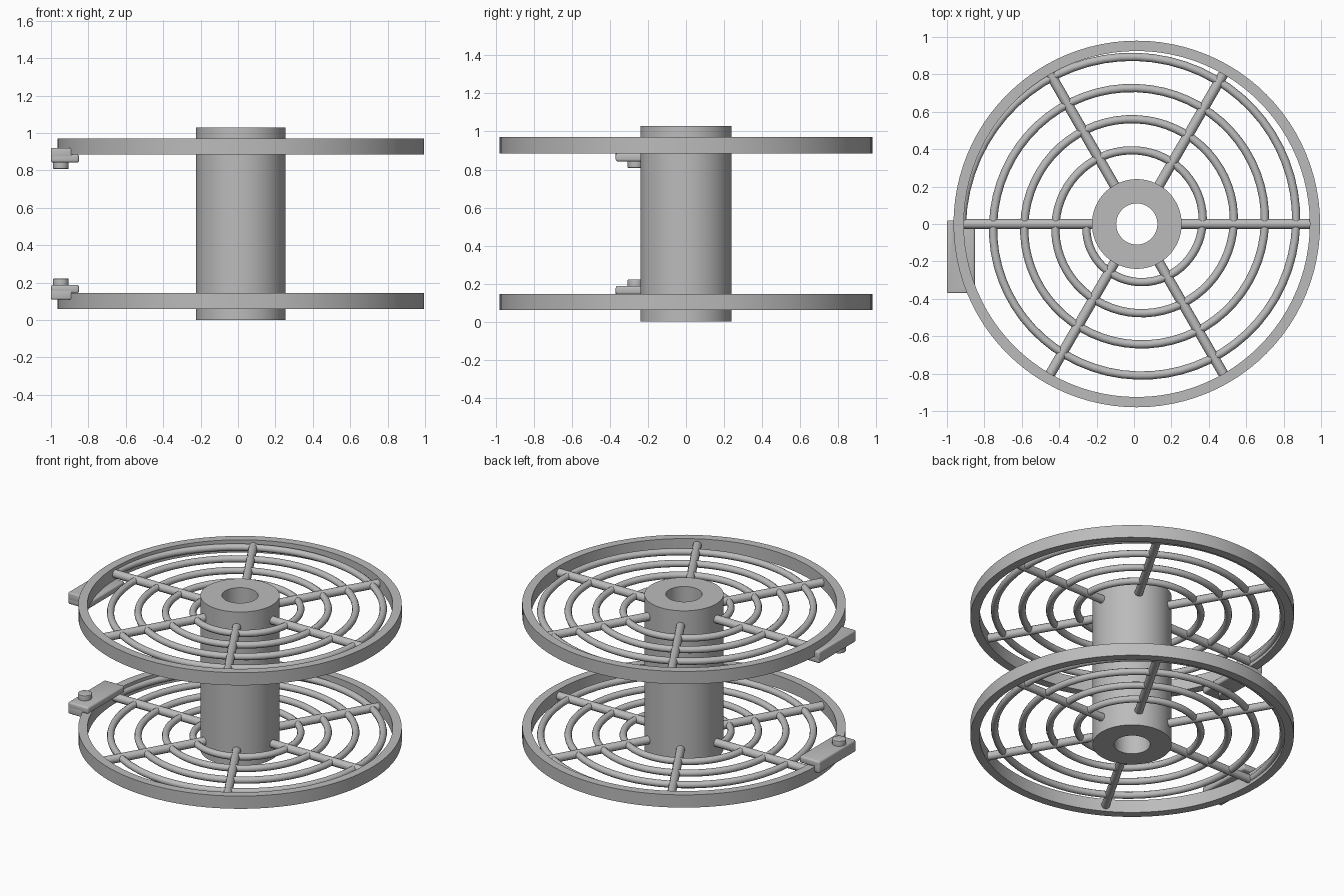
import bpy, bmesh, math
from mathutils import Matrix

if "Cube" in bpy.data.objects:
    bpy.data.objects.remove(bpy.data.objects["Cube"])

CX = 0.015      # spool axis sits slightly off the centre because of the brackets
H = 1.03        # total height

grey = bpy.data.materials.new("light grey")
grey.diffuse_color = (0.5, 0.5, 0.5, 1)
grey.use_nodes = True
grey.node_tree.nodes["Principled BSDF"].inputs["Base Color"].default_value = grey.diffuse_color


def finish(obj, name, angle=35):
    obj.name = name
    obj.data.materials.clear()
    obj.data.materials.append(grey)
    bpy.ops.object.select_all(action='DESELECT')
    obj.select_set(True)
    bpy.context.view_layer.objects.active = obj
    bpy.ops.object.shade_smooth_by_angle(angle=math.radians(angle))
    return obj


def from_bmesh(bm, name):
    bmesh.ops.recalc_face_normals(bm, faces=bm.faces)
    me = bpy.data.meshes.new(name)
    bm.to_mesh(me)
    bm.free()
    obj = bpy.data.objects.new(name, me)
    bpy.context.collection.objects.link(obj)
    return finish(obj, name)


def tube_ring(name, r_in, r_out, z0, z1, sides):
    """Flat-walled ring: a rectangle swept around the axis."""
    bm = bmesh.new()
    loops = []
    for i in range(sides):
        a = 2 * math.pi * i / sides
        c, s = math.cos(a), math.sin(a)
        loops.append([bm.verts.new((CX + r * c, r * s, z)) for r, z in
                      ((r_in, z0), (r_out, z0), (r_out, z1), (r_in, z1))])
    for i in range(sides):
        a, b = loops[i], loops[(i + 1) % sides]
        for k in range(4):
            m = (k + 1) % 4
            bm.faces.new((a[k], b[k], b[m], a[m]))
    return from_bmesh(bm, name)


def prism(name, pts, z0, z1, bevel):
    """Outline extruded from z0 to z1 with rounded edges."""
    bm = bmesh.new()
    f = bm.faces.new([bm.verts.new((x, y, z0)) for x, y in pts])
    up = bmesh.ops.extrude_face_region(bm, geom=[f])["geom"]
    bmesh.ops.translate(bm, vec=(0, 0, z1 - z0),
                        verts=[v for v in up if isinstance(v, bmesh.types.BMVert)])
    if bevel:
        sharp = [e for e in bm.edges if e.calc_face_angle(0) > 0.6]
        bmesh.ops.bevel(bm, geom=sharp, offset=bevel, segments=3,
                        profile=0.5, affect='EDGES', clamp_overlap=True)
    return from_bmesh(bm, name)


def wire(name, points, radius):
    cu = bpy.data.curves.new(name, 'CURVE')
    cu.dimensions = '3D'
    cu.bevel_depth = radius
    cu.bevel_resolution = 3
    cu.use_fill_caps = True
    sp = cu.splines.new('POLY')
    sp.points.add(len(points) - 1)
    for p, co in zip(sp.points, points):
        p.co = (*co, 1)
    obj = bpy.data.objects.new(name, cu)
    bpy.context.collection.objects.link(obj)
    bpy.ops.object.select_all(action='DESELECT')
    obj.select_set(True)
    bpy.context.view_layer.objects.active = obj
    bpy.ops.object.convert(target='MESH')
    return finish(bpy.context.view_layer.objects.active, name, 50)


def mirrored(obj):
    """Copy of a bottom-flange part for the top flange."""
    me = obj.data.copy()
    me.transform(Matrix.Translation((0, 0, H)) @ Matrix.Scale(-1, 4, (0, 0, 1)))
    me.flip_normals()
    top = bpy.data.objects.new(obj.name.replace("bottom", "top"), me)
    bpy.context.collection.objects.link(top)


# Hub with a through bore
tube_ring("hub", 0.11, 0.24, 0, H, 64)

parts = []
# Flange rim
parts.append(tube_ring("bottom_rim", 0.925, 0.98, 0.06, 0.145, 96))

# Six spokes
zc = 0.1025
for i in range(6):
    c, s = math.cos(i * math.pi / 3), math.sin(i * math.pi / 3)
    parts.append(wire(f"bottom_spoke_{i + 1}",
                      [(CX + r * c, r * s, zc) for r in (0.22, 0.935)], 0.027))

# Spiral wire, four turns outward from the left side
steps = 4 * 64
spiral = []
for i in range(steps + 1):
    a = math.pi + 2 * math.pi * 4 * i / steps
    r = 0.268 + 0.667 * i / steps
    spiral.append((CX + r * math.cos(a), r * math.sin(a), zc))
parts.append(wire("bottom_spiral", spiral, 0.022))

# Bracket: plate on the rim, lip hugging the outside of the rim, and a knob
parts.append(prism("bottom_bracket_plate",
                   [(-1, -0.37), (-0.85, -0.37), (-0.85, 0.02), (-1, 0.02)],
                   0.143, 0.188, 0.012))
arc = [(CX - math.sqrt(0.975 ** 2 - y * y), y)
       for y in [-0.37 + 0.39 * k / 10 for k in range(11)]]
parts.append(prism("bottom_bracket_lip", [(-1, 0.02), (-1, -0.37)] + arc,
                   0.11, 0.165, 0.008))
knob = [(-0.947 + 0.042 * math.cos(k * math.pi / 16),
         -0.265 + 0.042 * math.sin(k * math.pi / 16)) for k in range(32)]
parts.append(prism("bottom_bracket_knob", knob, 0.17, 0.222, 0.004))

for p in parts:
    mirrored(p)
